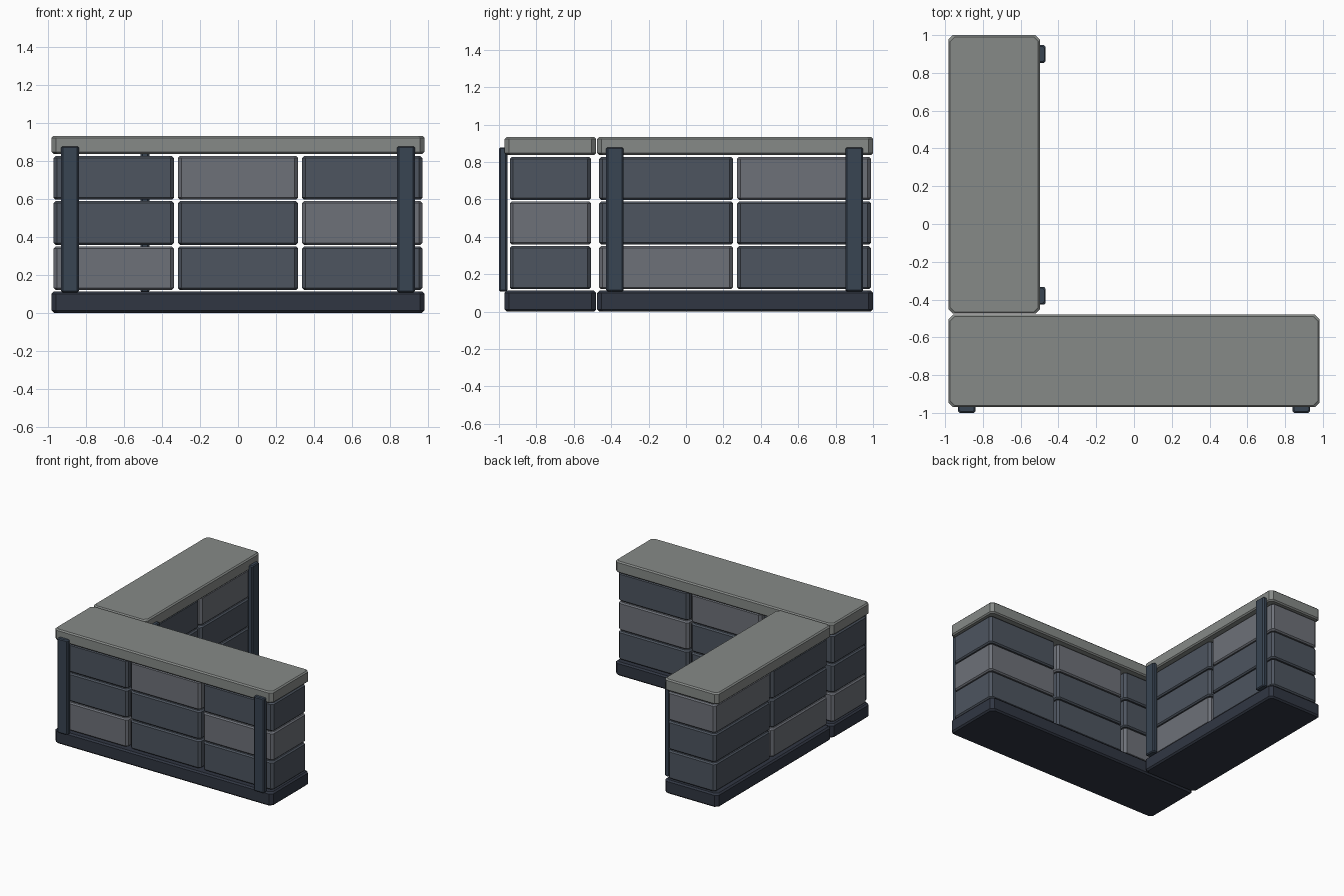
import bpy
import bmesh

if "Cube" in bpy.data.objects:
    bpy.data.objects.remove(bpy.data.objects["Cube"])


def material(name, rgb):
    m = bpy.data.materials.new(name)
    m.diffuse_color = (*rgb, 1)
    m.use_nodes = True
    m.node_tree.nodes["Principled BSDF"].inputs["Base Color"].default_value = m.diffuse_color
    return m


CAP = material("cap_stone", (0.24, 0.255, 0.245))
BASE = material("base_stone", (0.03, 0.037, 0.055))
DARK = material("dark_block", (0.075, 0.09, 0.115))
LIGHT = material("light_block", (0.155, 0.165, 0.19))
POST = material("post_metal", (0.04, 0.058, 0.085))


def chamfer_box(name, x0, x1, y0, y1, z0, z1, mat, corner=0.018, rim=0.01):
    """Box with chamfered upright corners and chamfered top and bottom rims."""
    bm = bmesh.new()
    rings = []
    for z, d in ((z0, rim), (z0 + rim, 0), (z1 - rim, 0), (z1, rim)):
        a, b, e, f, c = x0 + d, x1 - d, y0 + d, y1 - d, corner
        pts = [(a + c, e), (b - c, e), (b, e + c), (b, f - c),
               (b - c, f), (a + c, f), (a, f - c), (a, e + c)]
        rings.append([bm.verts.new((x, y, z)) for x, y in pts])
    for lo, hi in zip(rings, rings[1:]):
        for i in range(8):
            j = (i + 1) % 8
            bm.faces.new((lo[i], lo[j], hi[j], hi[i]))
    bm.faces.new(rings[0][::-1])
    bm.faces.new(rings[-1])
    mesh = bpy.data.meshes.new(name)
    bm.to_mesh(mesh)
    bm.free()
    mesh.materials.append(mat)
    ob = bpy.data.objects.new(name, mesh)
    bpy.context.collection.objects.link(ob)


def wing(name, u0, u1, v0, v1, count, posts, along_y):
    """Wall run: u goes along the wall, v across it, posts stand on the outer v face."""
    def part(label, a, b, c, d, z0, z1, mat, **kw):
        box = (c, d, a, b) if along_y else (a, b, c, d)
        chamfer_box(f"{name}_{label}", *box, z0, z1, mat, **kw)

    # Base plinth and cap slab
    part("base", u0, u1, v0, v1, 0, 0.112, BASE, corner=0.024, rim=0.012)
    part("cap", u0, u1, v0, v1, 0.838, 0.933, CAP, corner=0.024, rim=0.01)

    # Three courses of separate blocks with open joints
    gap = 0.022
    start, end = u0 + 0.011, u1 - 0.011
    length = (end - start - gap * (count - 1)) / count
    for row in range(3):
        z = 0.12 + row * 0.2385
        for i in range(count):
            a = start + i * (length + gap)
            mat = LIGHT if (i + row) % 3 == 0 else DARK
            part(f"block_{row}_{i}", a, a + length, v0 + 0.028, v1 - 0.028,
                 z, z + 0.23, mat)

    # Posts on the exposed face
    p0, p1 = (v1 - 0.016, v1 + 0.029) if along_y else (v0 - 0.03, v0 + 0.015)
    for i, u in enumerate(posts):
        part(f"post_{i}", u - 0.047, u + 0.047, p0, p1, 0.108, 0.878, POST,
             corner=0.009, rim=0.007)


wing("front_wall", -0.983, 0.983, -0.97, -0.48, 3, (-0.886, 0.886), False)
wing("side_wall", -0.475, 1.0, -0.983, -0.497, 2, (-0.38, 0.9), True)
